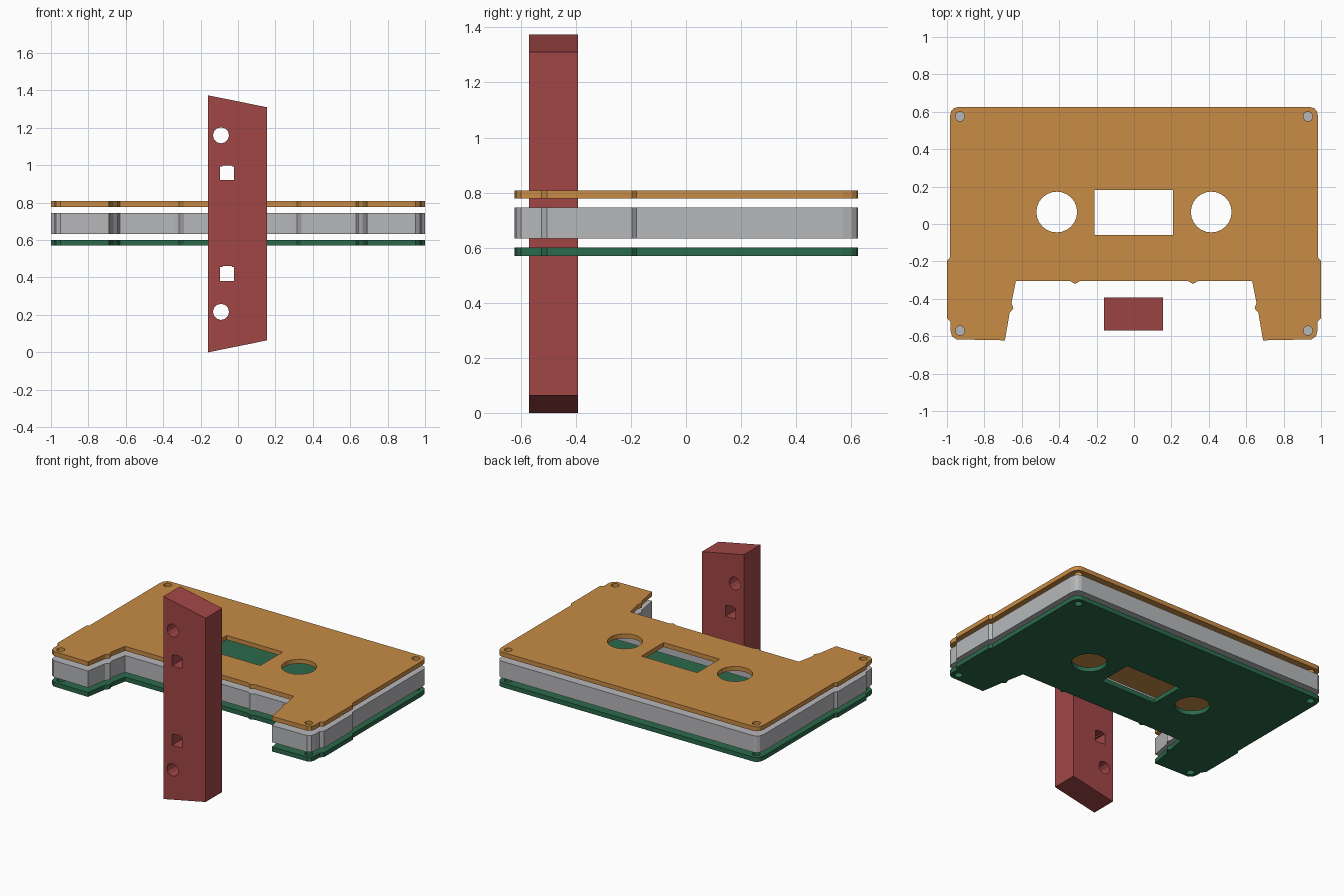
import bpy, bmesh, math

if "Cube" in bpy.data.objects:
    bpy.data.objects.remove(bpy.data.objects["Cube"])


def material(name, rgb):
    m = bpy.data.materials.new(name)
    m.diffuse_color = (*rgb, 1)
    m.use_nodes = True
    m.node_tree.nodes["Principled BSDF"].inputs["Base Color"].default_value = m.diffuse_color
    return m


orange = material("orange", (0.58, 0.265, 0.06))
grey = material("light grey", (0.47, 0.475, 0.49))
green = material("dark green", (0.024, 0.145, 0.07))
red = material("brick red", (0.36, 0.062, 0.062))


def mirrored(half):
    """Close a left-half outline with its mirror image across x = 0."""
    return half + [(-x, y) for x, y in reversed(half)]


def circle(cx, cy, r, n):
    return [(cx + r * math.cos(2 * math.pi * i / n), cy + r * math.sin(2 * math.pi * i / n))
            for i in range(n)]


def slab(name, loops, thickness, mat):
    """Extrude a filled outline (first loop) with holes (other loops), centred on local z = 0."""
    cu = bpy.data.curves.new(name, 'CURVE')
    cu.dimensions = '2D'
    cu.fill_mode = 'BOTH'
    cu.extrude = thickness / 2
    for pts in loops:
        sp = cu.splines.new('POLY')
        sp.points.add(len(pts) - 1)
        for p, (x, y) in zip(sp.points, pts):
            p.co = (x, y, 0, 1)
        sp.use_cyclic_u = True
    tmp = bpy.data.objects.new(name + "_curve", cu)
    bpy.context.collection.objects.link(tmp)
    deps = bpy.context.evaluated_depsgraph_get()
    me = bpy.data.meshes.new_from_object(tmp.evaluated_get(deps))
    bpy.data.objects.remove(tmp)
    bm = bmesh.new()
    bm.from_mesh(me)
    bmesh.ops.remove_doubles(bm, verts=bm.verts, dist=1e-5)
    bmesh.ops.recalc_face_normals(bm, faces=bm.faces)
    for f in bm.faces:
        f.smooth = False
    bm.to_mesh(me)
    bm.free()
    me.materials.clear()
    me.materials.append(mat)
    ob = bpy.data.objects.new(name, me)
    bpy.context.collection.objects.link(ob)
    return ob


# shared case outline, left half from the back centre round to the front centre
outline = mirrored([
    (-0.945, 0.625), (-0.965, 0.618), (-0.978, 0.602), (-0.985, 0.57),
    (-0.985, -0.18), (-1.0, -0.197), (-1.0, -0.505), (-0.98, -0.525),
    (-0.98, -0.575), (-0.973, -0.6), (-0.95, -0.617), (-0.69, -0.622),
    (-0.665, -0.475), (-0.645, -0.452), (-0.655, -0.42), (-0.632, -0.306),
    (-0.34, -0.306), (-0.315, -0.32), (-0.29, -0.306)])

# plate openings: reel holes, window, corner screw holes
holes = [circle(s * 0.413, 0.064, 0.109, 24) for s in (-1, 1)]
holes.append([(-0.212, -0.058), (0.208, -0.058), (0.208, 0.182), (-0.212, 0.182)])
holes += [circle(s * 0.93, y, 0.025, 16) for s in (-1, 1) for y in (-0.57, 0.575)]

# top and bottom plates
slab("top_plate", [outline] + holes, 0.03, orange).location.z = 0.793
slab("bottom_plate", [outline] + holes, 0.03, green).location.z = 0.585

# hollow middle frame
cavity = mirrored([(-0.915, 0.555), (-0.915, -0.55), (-0.745, -0.55), (-0.69, -0.236)])
slab("middle_frame", [outline, cavity], 0.113, grey).location.z = 0.689

# upright block with slanted ends, round and square through holes
body = [(-0.16, 0.0), (0.156, 0.064), (0.156, 1.31), (-0.16, 1.374)]
cuts = [circle(-0.091, z, 0.043, 12) for z in (0.216, 1.16)]
for z in (0.382, 0.92):
    cuts.append([(-0.095, z), (-0.021, z), (-0.021, z + 0.073), (-0.03, z + 0.073),
                 (-0.037, z + 0.08), (-0.078, z + 0.08), (-0.085, z + 0.073), (-0.095, z + 0.073)])
block = slab("upright_block", [body] + cuts, 0.177, red)
block.rotation_euler.x = math.pi / 2
block.location.y = -0.481
